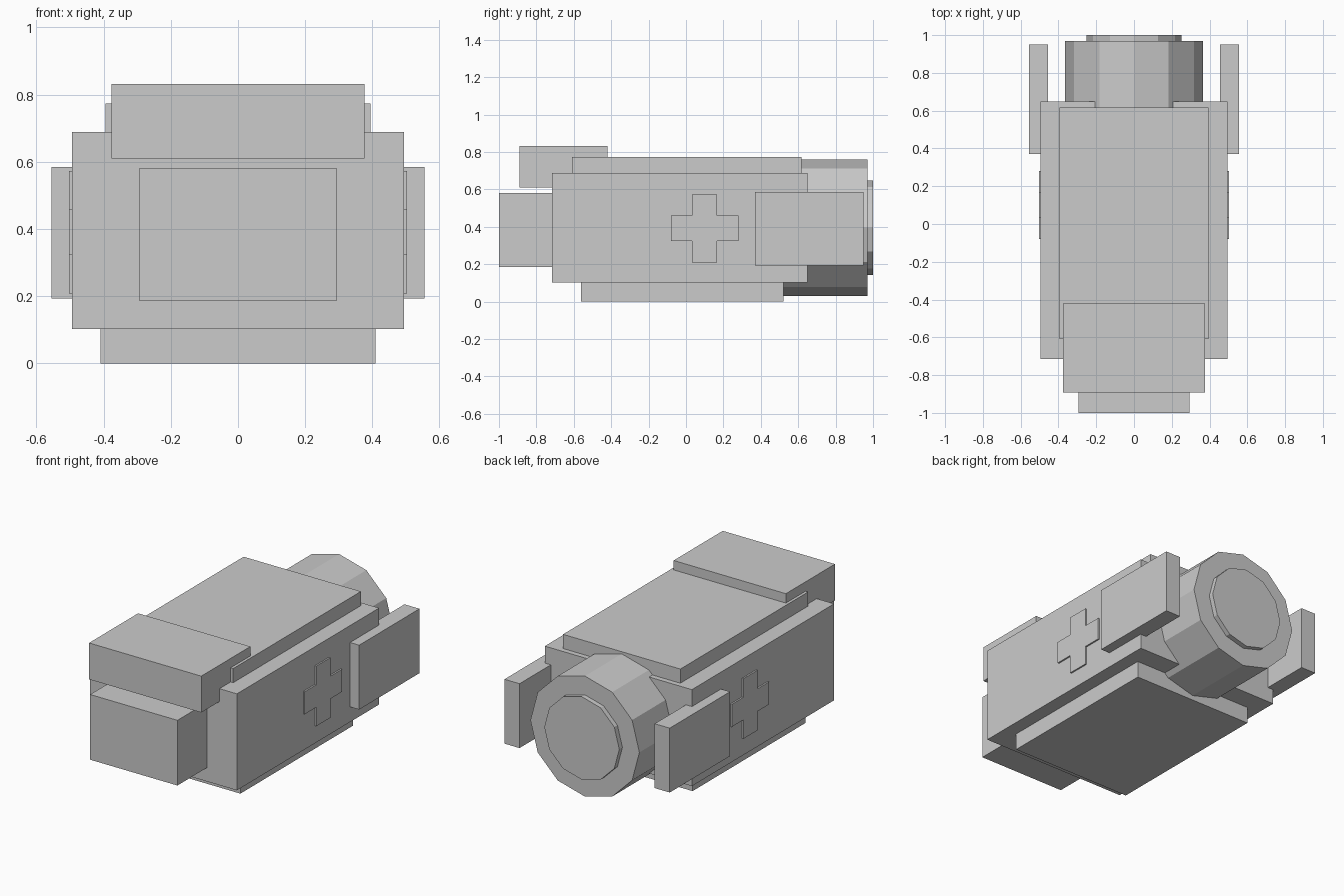
import bpy, bmesh, math
from mathutils import Matrix, Vector

if "Cube" in bpy.data.objects:
    bpy.data.objects.remove(bpy.data.objects["Cube"])

grey = bpy.data.materials.new("light_grey")
grey.diffuse_color = (0.6, 0.6, 0.6, 1)
grey.use_nodes = True
grey.node_tree.nodes["Principled BSDF"].inputs["Base Color"].default_value = grey.diffuse_color


def finish(name, bm):
    bmesh.ops.recalc_face_normals(bm, faces=bm.faces)
    mesh = bpy.data.meshes.new(name)
    bm.to_mesh(mesh)
    bm.free()
    mesh.materials.append(grey)
    obj = bpy.data.objects.new(name, mesh)
    bpy.context.collection.objects.link(obj)
    return obj


def box(name, x, y, z):
    """Box from (min, max) ranges."""
    lo, hi = Vector((x[0], y[0], z[0])), Vector((x[1], y[1], z[1]))
    bm = bmesh.new()
    bmesh.ops.create_cube(bm, size=1, matrix=Matrix.Translation((lo + hi) / 2)
                          @ Matrix.Diagonal((*(hi - lo), 1)))
    return finish(name, bm)


def drum(name, radius, y, z):
    """Twelve-sided cylinder lying along y."""
    bm = bmesh.new()
    bmesh.ops.create_cone(bm, cap_ends=True, segments=12, radius1=radius,
                          radius2=radius, depth=y[1] - y[0],
                          matrix=Matrix.Translation((0, sum(y) / 2, z))
                          @ Matrix.Rotation(math.pi / 2, 4, 'X'))
    return finish(name, bm)


def cross(name, side):
    """Raised plus-shaped plate on one side wall."""
    y0, y1, y2, y3 = -0.079, 0.033, 0.167, 0.28
    z0, z1, z2, z3 = 0.208, 0.323, 0.46, 0.573
    outline = [(y1, z0), (y2, z0), (y2, z1), (y3, z1), (y3, z2), (y2, z2),
               (y2, z3), (y1, z3), (y1, z2), (y0, z2), (y0, z1), (y1, z1)]
    bm = bmesh.new()
    face = bm.faces.new([bm.verts.new((side * 0.49, y, z)) for y, z in outline])
    new = bmesh.ops.extrude_face_region(bm, geom=[face])["geom"]
    bmesh.ops.translate(bm, vec=(side * 0.0135, 0, 0),
                        verts=[v for v in new if isinstance(v, bmesh.types.BMVert)])
    return finish(name, bm)


# Main body with its top and bottom slabs
box("body", (-0.494, 0.494), (-0.716, 0.649), (0.102, 0.688))
box("top_slab", (-0.394, 0.394), (-0.609, 0.617), (0.66, 0.774))
box("bottom_slab", (-0.409, 0.409), (-0.561, 0.521), (0, 0.13))

# Front block and the overhanging brow above it
box("front_block", (-0.293, 0.293), (-1, -0.69), (0.186, 0.582))
box("brow", (-0.377, 0.377), (-0.891, -0.42), (0.61, 0.831))

# Rear drum with its raised cap
drum("rear_drum", 0.366, (0.49, 0.97), 0.395)
drum("rear_cap", 0.252, (0.95, 1), 0.395)

# Side fins and crosses
for label, s in (("left", -1), ("right", 1)):
    box(label + "_fin", sorted((s * 0.454, s * 0.555)), (0.37, 0.949), (0.194, 0.585))
    cross(label + "_cross", s)
